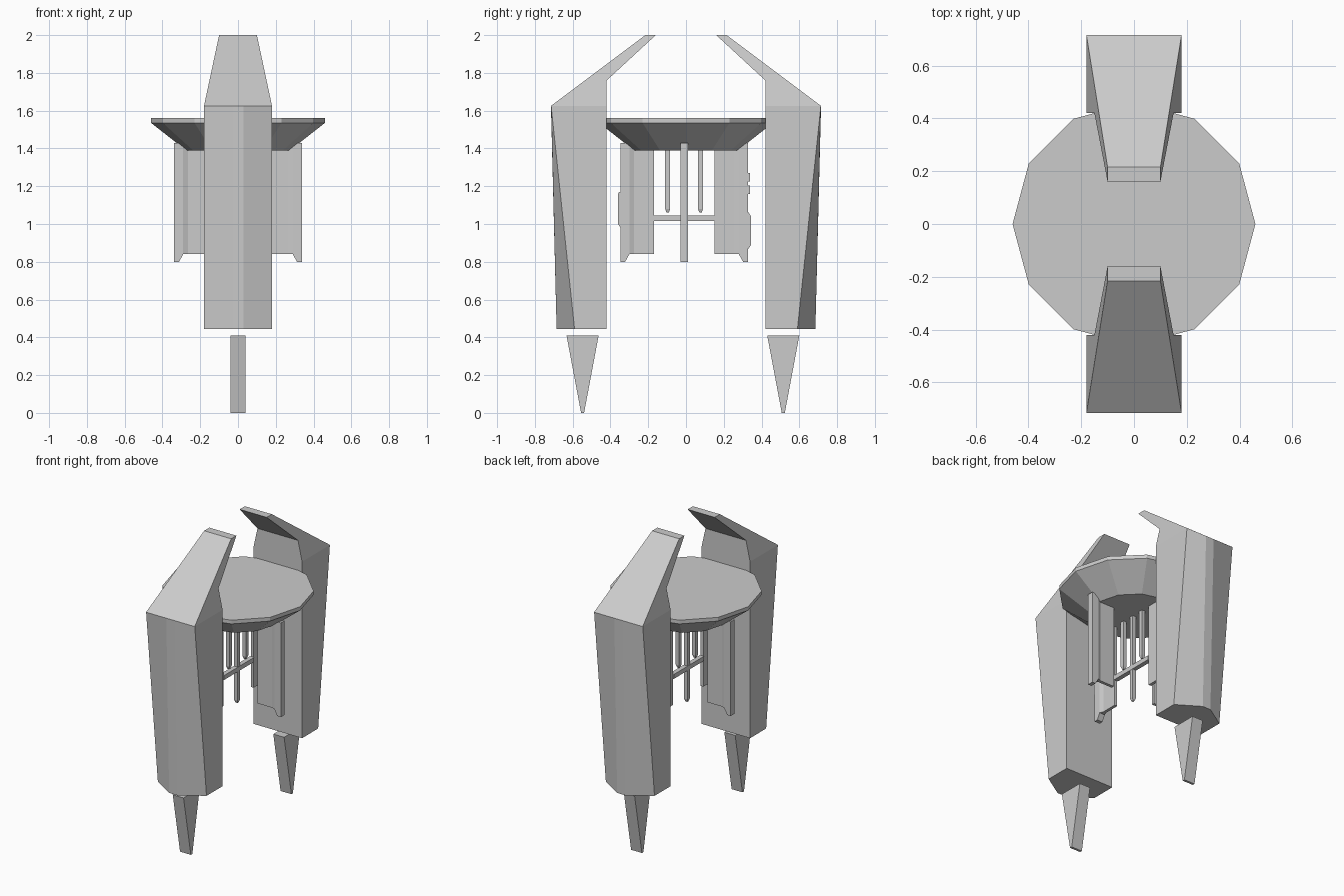
import bpy, bmesh
from math import cos, sin, pi, radians
from mathutils import Matrix, Vector

if "Cube" in bpy.data.objects:
    bpy.data.objects.remove(bpy.data.objects["Cube"])

MID = -0.01  # the inner parts sit slightly forward of centre


def make(name, verts, faces):
    mesh = bpy.data.meshes.new(name)
    mesh.from_pydata(verts, [], faces)
    bm = bmesh.new()
    bm.from_mesh(mesh)
    bmesh.ops.recalc_face_normals(bm, faces=bm.faces)
    bm.to_mesh(mesh)
    bm.free()
    obj = bpy.data.objects.new(name, mesh)
    bpy.context.collection.objects.link(obj)
    return obj


def loft(name, rings):
    """Skin a list of equal-length rings and cap both ends."""
    n = len(rings[0])
    verts = [v for ring in rings for v in ring]
    faces = [tuple(range(n)), tuple(range(len(verts) - n, len(verts)))]
    for k in range(len(rings) - 1):
        for i in range(n):
            j = (i + 1) % n
            faces.append((k*n + i, k*n + j, (k+1)*n + j, (k+1)*n + i))
    return make(name, verts, faces)


def box(name, x, y, z):
    return loft(name, [[(x[0], y[0], h), (x[1], y[0], h), (x[1], y[1], h), (x[0], y[1], h)] for h in z])


# Dish: twelve-sided, flared, with a thin rim
loft("dish", [[(r*cos(i*pi/6), r*sin(i*pi/6), z) for i in range(12)]
              for r, z in ((0.275, 1.39), (0.46, 1.535), (0.46, 1.56))])

# Towers: chamfered foot end, square shoulder, tapered tip leaning inward
for side, s in (("front", 1), ("back", -1)):
    def ring(w, pts):
        return [(x*w, y*s, z) for x, y, z in pts]
    bottom = [(-.18, -.42), (-.18, -.59), (-.03, -.685), (.03, -.685), (.18, -.59), (.18, -.42)]
    shoulder = [(-.18, -.42), (-.18, -.714), (-.03, -.715), (.03, -.715), (.18, -.714), (.18, -.42)]
    loft(side + "_tower", [ring(1, [(x, y, 0.445) for x, y in bottom]),
                           ring(1, [(x, y, 1.625) for x, y in shoulder])])
    outline = [(.18, -.42, 1.625), (.18, -.715, 1.625), (.10, -.215, 2.0), (.10, -.16, 2.0), (.15, -.42, 1.76)]
    loft(side + "_tower_tip", [ring(-1, outline), ring(1, outline)])

    # Wedge-shaped foot hanging just below the tower
    cy = -0.5475 if s == 1 else 0.515
    loft(side + "_foot", [[(-.04, cy - h, z), (.04, cy - h, z), (.04, cy + h, z), (-.04, cy + h, z)]
                          for h, z in ((0.008, 0), (0.085, 0.41))])

# Four radial vanes with a thicker outer post
for i, where in enumerate(("right", "back", "left", "front")):
    turn = Matrix.Translation((0, MID, 0)) @ Matrix.Rotation(i*pi/2, 4, 'Z')
    plate = box(where + "_vane", (.16, .30), (-.01, .01), (.84, 1.42))
    stations = ((.265, .01, .84), (.29, .02, .84), (.312, .02, .80), (.338, .02, .80))
    post = loft(where + "_vane_post", [[(r, -t, b), (r, t, b), (r, t, 1.43), (r, -t, 1.43)]
                                       for r, t, b in stations])
    for obj in (plate, post):
        obj.data.transform(turn)

# Central rods with pointed lower ends
for name, y, low in (("centre_rod", MID, .80), ("front_rod", MID - .087, 1.06), ("back_rod", MID + .087, 1.06)):
    loft(name, [[(-a, y - a, z), (a, y - a, z), (a, y + a, z), (-a, y + a, z)]
                for a, z in ((0.006, low), (0.013, low + .02), (0.013, 1.40))])

# Crossbar joining the front and back vanes
box("crossbar", (-.015, .015), (-.17, .15), (1.015, 1.045))

# Small raised blocks on the vane posts
loft("front_block", [[(-.015, -.345 - d, z), (.015, -.345 - d, z), (.015, -.33, z), (-.015, -.33, z)]
                     for d, z in ((0.002, .98), (.015, 1.0), (.015, 1.16), (0.008, 1.17))])
loft("back_block", [[(-.015, .327, z), (.015, .327, z), (.015, .33 + d, z), (-.015, .33 + d, z)]
                    for d, z in ((0.002, .87), (.015, .89), (.015, 1.04), (0.002, 1.06))])
for k, z in enumerate((1.16, 1.225)):
    box("back_stud_%d" % (k + 1), (-.015, .015), (.325, .338), (z, z + .045))
